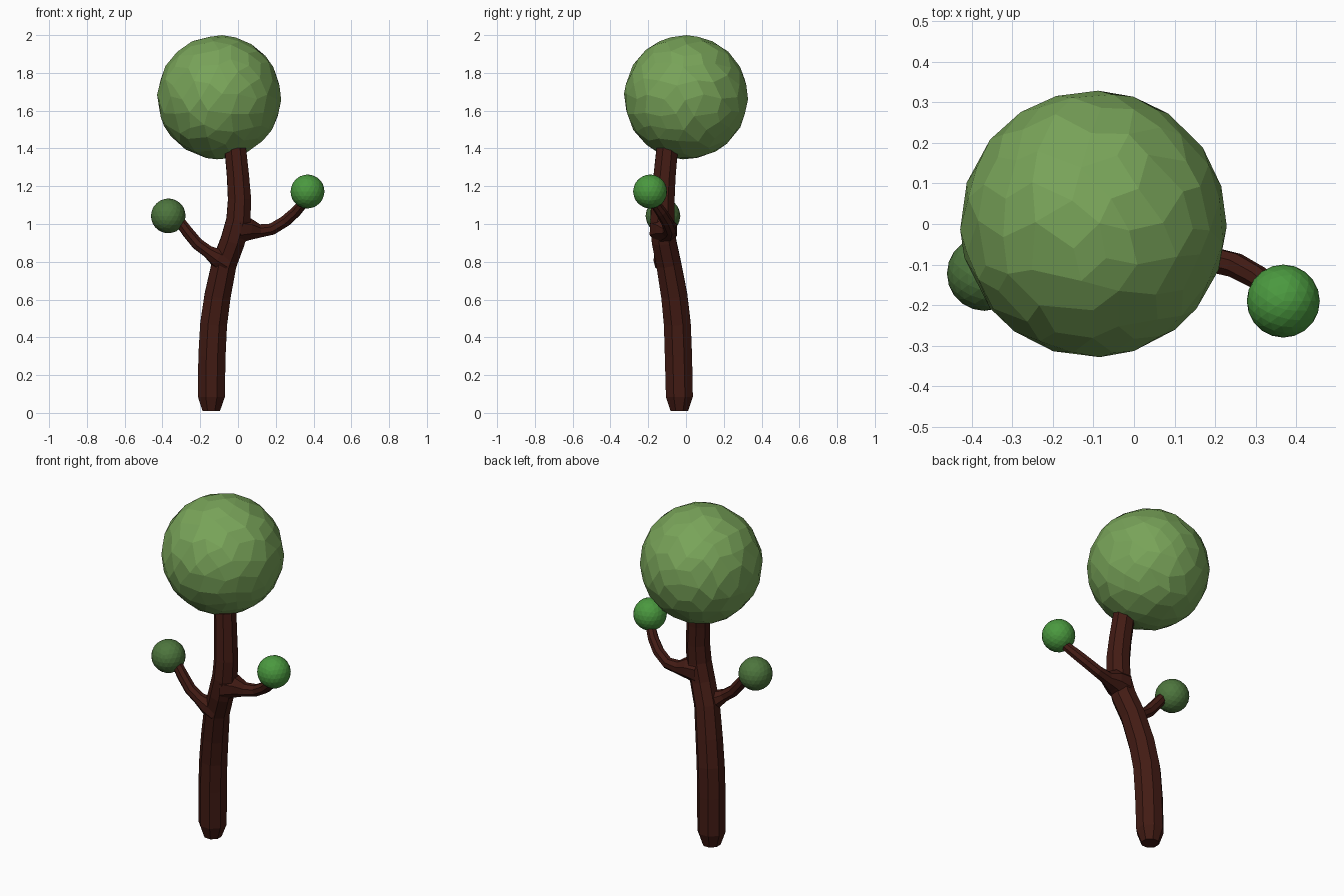
import bpy, bmesh, math, random
from mathutils import Vector, Quaternion

if "Cube" in bpy.data.objects:
    bpy.data.objects.remove(bpy.data.objects["Cube"])

random.seed(4)


def material(name, rgb):
    m = bpy.data.materials.new(name)
    m.diffuse_color = (*rgb, 1)
    m.use_nodes = True
    m.node_tree.nodes["Principled BSDF"].inputs["Base Color"].default_value = m.diffuse_color
    return m


def finish(bm, name, mat):
    bmesh.ops.recalc_face_normals(bm, faces=bm.faces)
    me = bpy.data.meshes.new(name)
    bm.to_mesh(me)
    bm.free()
    me.materials.append(mat)
    ob = bpy.data.objects.new(name, me)
    bpy.context.collection.objects.link(ob)
    return ob


def limb(name, path, mat, sides=8, cap_start=True):
    """Faceted tube through (x, y, z, radius) points."""
    bm = bmesh.new()
    pts = [Vector(p[:3]) for p in path]
    rings = []
    prev = (pts[1] - pts[0]).normalized()
    ref = prev.orthogonal().normalized()
    for i, p in enumerate(pts):
        t = (pts[min(i + 1, len(pts) - 1)] - pts[max(i - 1, 0)]).normalized()
        ref = prev.rotation_difference(t) @ ref
        prev = t
        ring = []
        for k in range(sides):
            a = 2 * math.pi * (k + 0.5) / sides
            ring.append(bm.verts.new(p + Quaternion(t, a) @ ref * path[i][3]))
        rings.append(ring)
    for a, b in zip(rings, rings[1:]):
        for k in range(sides):
            n = (k + 1) % sides
            bm.faces.new((a[k], a[n], b[n], b[k]))
    if cap_start:
        bm.faces.new(rings[0])
    bm.faces.new(rings[-1])
    return finish(bm, name, mat)


def foliage(name, centre, radius, mat, rough=0.0):
    """Flat-shaded ball; rough shuffles the facets and merges triangle pairs."""
    bm = bmesh.new()
    bmesh.ops.create_icosphere(bm, subdivisions=3, radius=1)
    if rough:
        for v in bm.verts:
            j = Vector([random.uniform(-rough, rough) for _ in range(3)])
            v.co = (v.co + j).normalized()
        bmesh.ops.join_triangles(bm, faces=bm.faces[:], angle_face_threshold=0.6,
                                 angle_shape_threshold=1.2)
    for v in bm.verts:
        v.co = v.co * radius + Vector(centre)
    return finish(bm, name, mat)


bark = material("bark", (0.055, 0.011, 0.007))
leaf_main = material("leaf_main", (0.19, 0.37, 0.10))
leaf_bright = material("leaf_bright", (0.07, 0.32, 0.05))
leaf_dark = material("leaf_dark", (0.075, 0.18, 0.047))

# Trunk: tapered foot, gentle S-bend, top buried in the crown
limb("trunk", [
    (-0.142, -0.035, 0.010, 0.050), (-0.141, -0.035, 0.085, 0.077),
    (-0.138, -0.040, 0.300, 0.078), (-0.129, -0.046, 0.470, 0.077),
    (-0.108, -0.062, 0.620, 0.075), (-0.073, -0.092, 0.790, 0.071),
    (-0.028, -0.117, 0.910, 0.070), (0.002, -0.125, 1.020, 0.069),
    (0.008, -0.122, 1.130, 0.066), (0.000, -0.114, 1.250, 0.063),
    (-0.014, -0.100, 1.395, 0.061)], bark)

# Branches: flared where they leave the trunk
limb("right_branch", [
    (-0.005, -0.120, 0.970, 0.080), (0.060, -0.104, 0.972, 0.062),
    (0.115, -0.092, 0.963, 0.038), (0.180, -0.085, 0.973, 0.033),
    (0.250, -0.102, 1.015, 0.032), (0.305, -0.132, 1.064, 0.030),
    (0.352, -0.170, 1.118, 0.026)], bark, cap_start=False)
limb("left_branch", [
    (-0.065, -0.105, 0.800, 0.066), (-0.115, -0.126, 0.826, 0.050),
    (-0.160, -0.136, 0.855, 0.034), (-0.215, -0.138, 0.895, 0.033),
    (-0.265, -0.134, 0.955, 0.032), (-0.310, -0.129, 1.015, 0.029)],
    bark, cap_start=False)

# Foliage balls
foliage("crown", (-0.10, 0.0, 1.671), 0.329, leaf_main, rough=0.06)
foliage("right_foliage", (0.368, -0.190, 1.172), 0.090, leaf_bright)
foliage("left_foliage", (-0.369, -0.122, 1.043), 0.092, leaf_dark)
